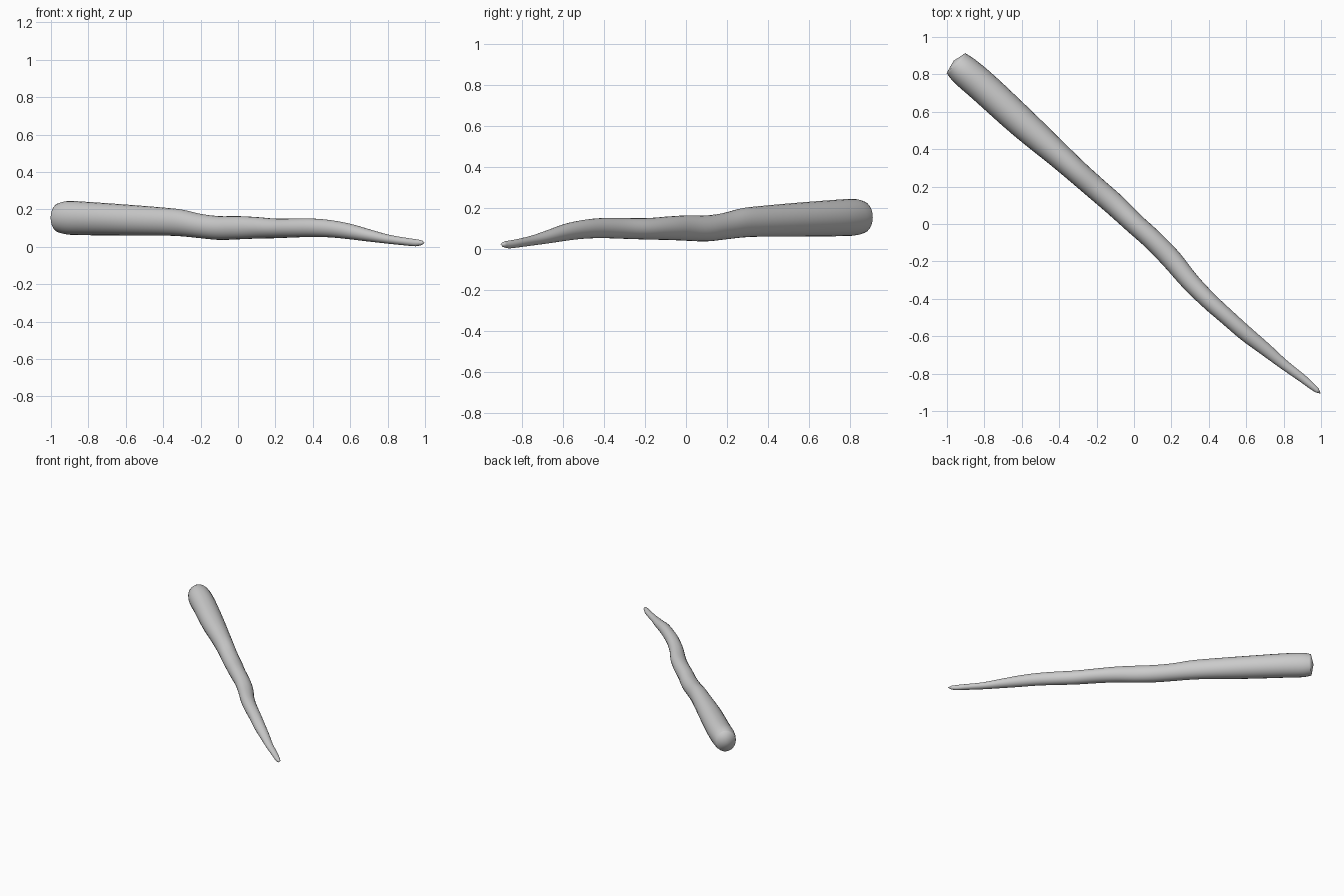
import bpy, bmesh, math
from mathutils import Vector

if "Cube" in bpy.data.objects:
    bpy.data.objects.remove(bpy.data.objects["Cube"])

SIDES, STEPS = 24, 4

# Stations along the stick: x, y, half width, z top, z bottom
stations = [
    (-.952, .860, .073, .234, .076),
    (-.905, .817, .083, .245, .065),
    (-.80, .727, .085, .240, .062),
    (-.60, .543, .081, .226, .060),
    (-.40, .365, .068, .210, .060),
    (-.30, .275, .063, .199, .056),
    (-.20, .187, .061, .176, .046),
    (-.10, .100, .060, .164, .037),
    (.00, .005, .056, .164, .040),
    (.10, -.085, .055, .159, .044),
    (.20, -.188, .055, .151, .046),
    (.30, -.308, .050, .151, .050),
    (.40, -.410, .046, .151, .053),
    (.50, -.500, .043, .142, .050),
    (.60, -.588, .041, .123, .040),
    (.70, -.668, .035, .094, .028),
    (.80, -.750, .027, .066, .017),
    (.90, -.825, .022, .048, .007),
    (.95, -.866, .018, .041, .003),
    (.98, -.891, .013, .035, .009),
]
TIP, BUTT = (.998, -.907, .022), (-.964, .873, .155)


def spline(a, b, c, d, t):
    """Catmull-Rom blend of one number."""
    return .5 * (2 * b + (c - a) * t + (2 * a - 5 * b + 4 * c - d) * t * t
                 + (3 * b - a - 3 * c + d) * t ** 3)


# Smooth the stations
path = []
last = len(stations) - 1
for i in range(last):
    quad = [stations[min(max(i + k, 0), last)] for k in (-1, 0, 1, 2)]
    for s in range(STEPS):
        path.append([spline(*v, s / STEPS) for v in zip(*quad)])
path.append(list(stations[-1]))

# Oval rings set square to the path
bm = bmesh.new()
rings = []
for i, (x, y, w, top, bottom) in enumerate(path):
    a, b = path[max(i - 2, 0)], path[min(i + 2, len(path) - 1)]
    side = Vector((a[1] - b[1], b[0] - a[0], 0)).normalized()
    centre = Vector((x, y, (top + bottom) / 2))
    ring = []
    for k in range(SIDES):
        t = 2 * math.pi * k / SIDES
        ring.append(bm.verts.new(centre + side * w * math.cos(t)
                                 + Vector((0, 0, (top - bottom) / 2 * math.sin(t)))))
    rings.append(ring)

# Skin between rings, then close both ends
for r, q in zip(rings, rings[1:]):
    for k in range(SIDES):
        n = (k + 1) % SIDES
        bm.faces.new((r[k], r[n], q[n], q[k]))
for ring, point in ((rings[0], BUTT), (rings[-1], TIP)):
    v = bm.verts.new(point)
    for k in range(SIDES):
        bm.faces.new((ring[k], ring[(k + 1) % SIDES], v))
bmesh.ops.recalc_face_normals(bm, faces=bm.faces)

mesh = bpy.data.meshes.new("stick")
bm.to_mesh(mesh)
bm.free()
stick = bpy.data.objects.new("stick", mesh)
bpy.context.collection.objects.link(stick)
for p in mesh.polygons:
    p.use_smooth = True
